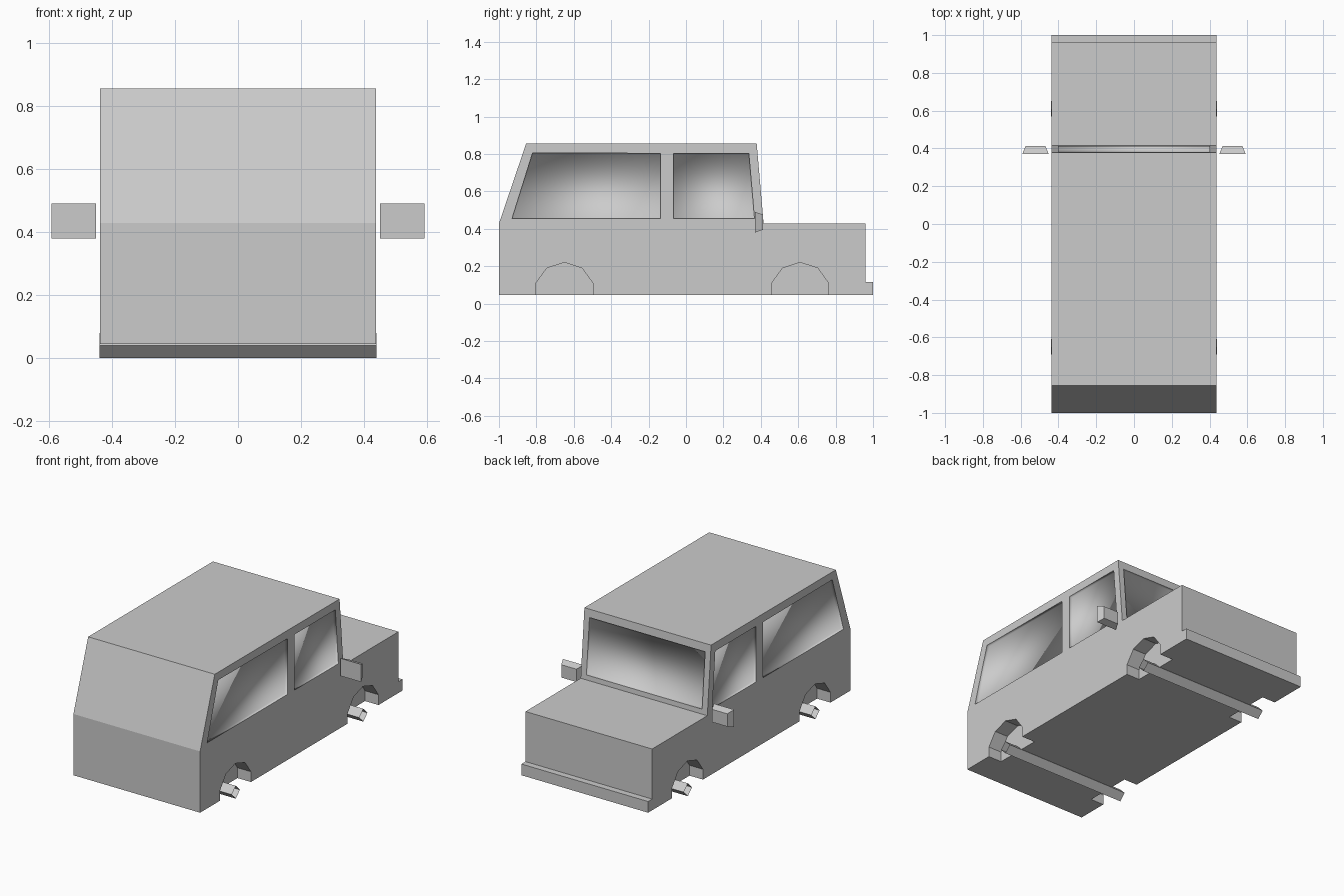
import bpy
import bmesh
from math import sin, cos, tau

if "Cube" in bpy.data.objects:
    bpy.data.objects.remove(bpy.data.objects["Cube"])

# Single body colour
grey = bpy.data.materials.new("plain_grey")
grey.use_nodes = True
COLOUR = (0.6, 0.6, 0.6, 1)
grey.diffuse_color = COLOUR
grey.node_tree.nodes["Principled BSDF"].inputs["Base Color"].default_value = COLOUR

HALF_WIDTH = 0.438
FLOOR = 0.045
AXLE_Y = {"front": 0.61, "rear": -0.65}


def loft(bm, profile_a, x_a, profile_b, x_b, caps=True, smooth=False):
    """Join two (y, z) profiles placed at two x positions."""
    a = [bm.verts.new((x_a, y, z)) for y, z in profile_a]
    b = [bm.verts.new((x_b, y, z)) for y, z in profile_b]
    n = len(a)
    faces = [bm.faces.new((a[i], a[(i + 1) % n], b[(i + 1) % n], b[i])) for i in range(n)]
    if caps:
        faces += [bm.faces.new(a[::-1]), bm.faces.new(b)]
    for f in faces:
        f.smooth = smooth


def prism(bm, profile, x_a, x_b, **options):
    loft(bm, profile, x_a, profile, x_b, **options)


def ring(y, z, radius, sides):
    """Regular polygon with one corner at the top."""
    return [(y + radius * sin(tau * i / sides), z + radius * cos(tau * i / sides))
            for i in range(sides)]


def finish(bm, name):
    bmesh.ops.recalc_face_normals(bm, faces=bm.faces)
    mesh = bpy.data.meshes.new(name)
    bm.to_mesh(mesh)
    bm.free()
    mesh.materials.append(grey)
    obj = bpy.data.objects.new(name, mesh)
    bpy.context.collection.objects.link(obj)
    return obj


# Body shell with bonnet, cabin and bumper step
bm = bmesh.new()
prism(bm, [(-1, FLOOR), (1, FLOOR), (1, 0.115), (0.96, 0.115), (0.96, 0.428),
           (0.415, 0.428), (0.378, 0.855), (-0.855, 0.855), (-1, 0.428)],
      -HALF_WIDTH, HALF_WIDTH)
body = finish(bm, "body")

# Cutter for wheel arches and window recesses
bm = bmesh.new()
rear_window = [(-0.93, 0.455), (-0.137, 0.455), (-0.137, 0.803), (-0.82, 0.806)]
front_window = [(-0.067, 0.455), (0.366, 0.455), (0.336, 0.803), (-0.067, 0.803)]
for side in (-1, 1):
    for y in AXLE_Y.values():
        prism(bm, ring(y, 0.06, 0.16, 10), side * 0.345, side * 0.6)
    for window in (rear_window, front_window):
        prism(bm, window, side * (HALF_WIDTH - 0.02), side * 0.6, smooth=True)
prism(bm, [(0.393, 0.458), (0.5, 0.458), (0.5, 0.805), (0.363, 0.805)],
      -0.4, 0.4, smooth=True)
cutter = finish(bm, "recess_cutter")
cutter.hide_render = True
cutter.display_type = 'WIRE'

cut = body.modifiers.new("recesses", 'BOOLEAN')
cut.operation = 'DIFFERENCE'
cut.solver = 'EXACT'
cut.object = cutter

# Bake the recesses and drop the cutter
depsgraph = bpy.context.evaluated_depsgraph_get()
body_mesh = bpy.data.meshes.new_from_object(body.evaluated_get(depsgraph))
body.modifiers.clear()
body.data = body_mesh
bpy.data.objects.remove(cutter)

# Open-ended axle tubes
for end, y in AXLE_Y.items():
    bm = bmesh.new()
    prism(bm, ring(y, 0.04, 0.04, 4), -0.44, 0.44, caps=False)
    finish(bm, end + "_axle")

# Door mirrors: blocks tapering towards the bonnet
for side, label in ((1, "left"), (-1, "right")):
    bm = bmesh.new()
    inner = [(0.37, 0.38), (0.37, 0.49), (0.412, 0.475), (0.412, 0.395)]
    loft(bm, inner, side * 0.451, inner, side * 0.592)
    for v in bm.verts:
        if v.co.y > 0.4:
            v.co.x += side * (0.018 if abs(v.co.x) < 0.5 else -0.018)
    finish(bm, label + "_mirror")
